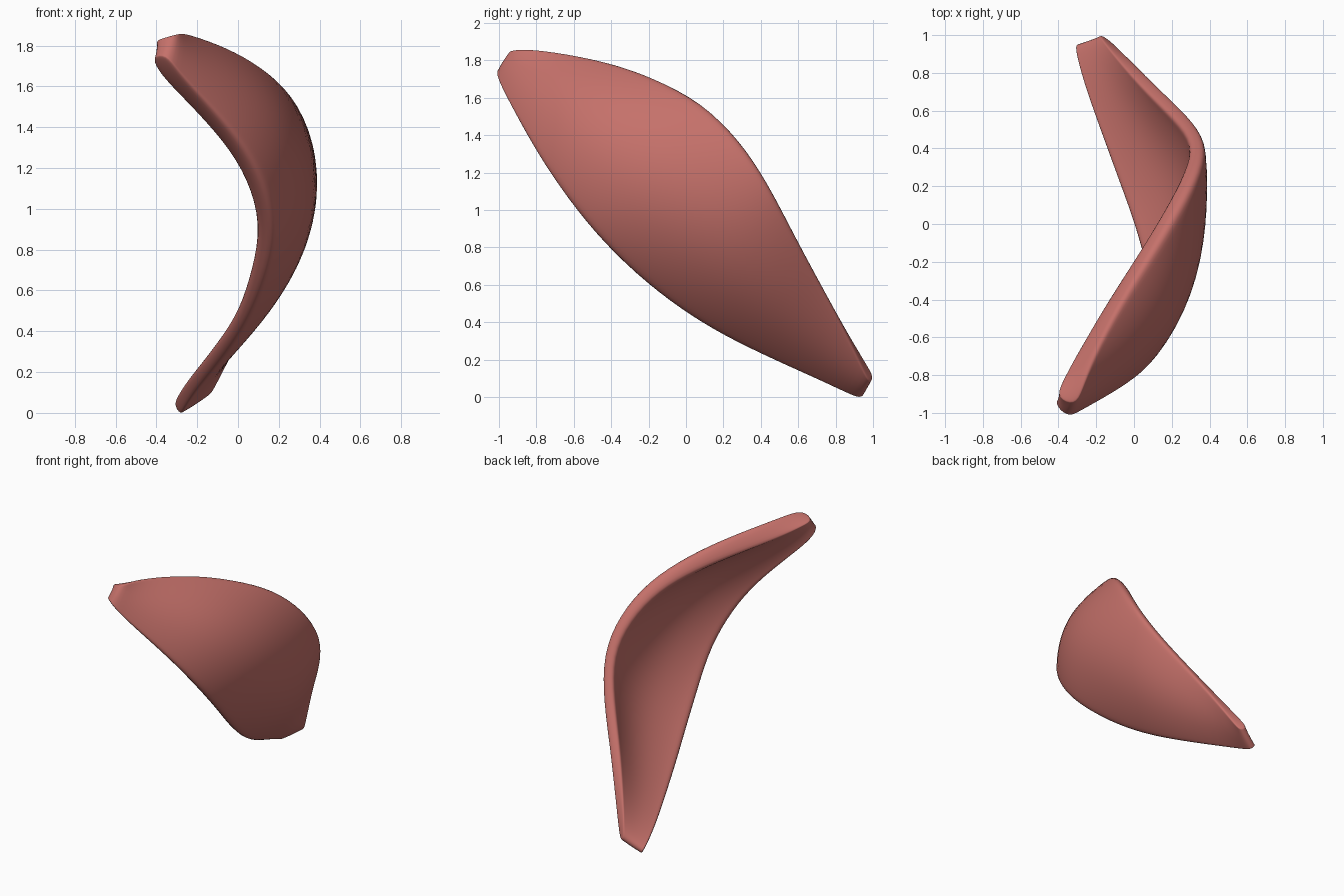
import bpy, bmesh, math
from mathutils import Vector

if "Cube" in bpy.data.objects:
    bpy.data.objects.remove(bpy.data.objects["Cube"])

# paired points on the upper and lower rim, from the high tip to the low tip,
# plus outward bulge and wall thickness
STATIONS = [
    ((-0.36, -0.94, 1.84), (-0.39, -0.99, 1.75), 0.00, 0.11),
    ((-0.33, -0.86, 1.84), (-0.34, -0.95, 1.66), 0.01, 0.13),
    ((-0.27, -0.70, 1.81), (-0.21, -0.88, 1.52), 0.04, 0.13),
    ((-0.11, -0.40, 1.75), (-0.04, -0.78, 1.33), 0.09, 0.13),
    ((0.05, -0.15, 1.67), (0.08, -0.66, 1.13), 0.13, 0.12),
    ((0.20, 0.09, 1.56), (0.14, -0.48, 0.89), 0.14, 0.11),
    ((0.31, 0.29, 1.37), (0.09, -0.26, 0.67), 0.135, 0.10),
    ((0.35, 0.44, 1.14), (0.02, -0.02, 0.48), 0.11, 0.08),
    ((0.25, 0.57, 0.88), (-0.06, 0.20, 0.35), 0.085, 0.08),
    ((0.10, 0.71, 0.62), (-0.15, 0.45, 0.23), 0.055, 0.075),
    ((-0.03, 0.85, 0.37), (-0.24, 0.70, 0.12), 0.025, 0.07),
    ((-0.13, 0.96, 0.16), (-0.29, 0.88, 0.04), 0.01, 0.07),
    ((-0.16, 0.995, 0.09), (-0.30, 0.95, 0.01), 0.00, 0.06),
]
ACROSS = [0, 0.06, 0.18, 0.34, 0.5, 0.66, 0.82, 0.94, 1]
WALL = 0.13

# curved leaf sheet
mids = [(Vector(s[0]) + Vector(s[1])) / 2 for s in STATIONS]
bm = bmesh.new()
rows = []
for i, (u, l, bulge, _) in enumerate(STATIONS):
    u, l = Vector(u), Vector(l)
    along = mids[min(i + 1, len(mids) - 1)] - mids[max(i - 1, 0)]
    out = along.cross(l - u).normalized()
    if out.x < 0:
        out = -out
    rows.append([bm.verts.new(u.lerp(l, s) + out * bulge * max(0, math.sin(math.pi * s)) ** 0.85)
                 for s in ACROSS])
for a, b in zip(rows, rows[1:]):
    for j in range(len(ACROSS) - 1):
        bm.faces.new((a[j], a[j + 1], b[j + 1], b[j]))
bmesh.ops.recalc_face_normals(bm, faces=bm.faces)
mesh = bpy.data.meshes.new("curved_shell")
bm.to_mesh(mesh)
bm.free()
shell = bpy.data.objects.new("curved_shell", mesh)
bpy.context.collection.objects.link(shell)

# wall thickness tapers toward the low tip
group = shell.vertex_groups.new(name="wall_thickness")
n = len(ACROSS)
for i, station in enumerate(STATIONS):
    group.add(list(range(i * n, i * n + n)), station[3] / WALL, 'REPLACE')
thick = shell.modifiers.new("wall", 'SOLIDIFY')
thick.thickness = WALL
thick.offset = 0
thick.vertex_group = group.name
smooth = shell.modifiers.new("rounding", 'SUBSURF')
smooth.levels = smooth.render_levels = 2

# dusty red colour
mat = bpy.data.materials.new("dusty red")
mat.diffuse_color = (0.56, 0.165, 0.145, 1)
mat.use_nodes = True
mat.node_tree.nodes["Principled BSDF"].inputs["Base Color"].default_value = mat.diffuse_color
mesh.materials.append(mat)
for p in mesh.polygons:
    p.use_smooth = True
